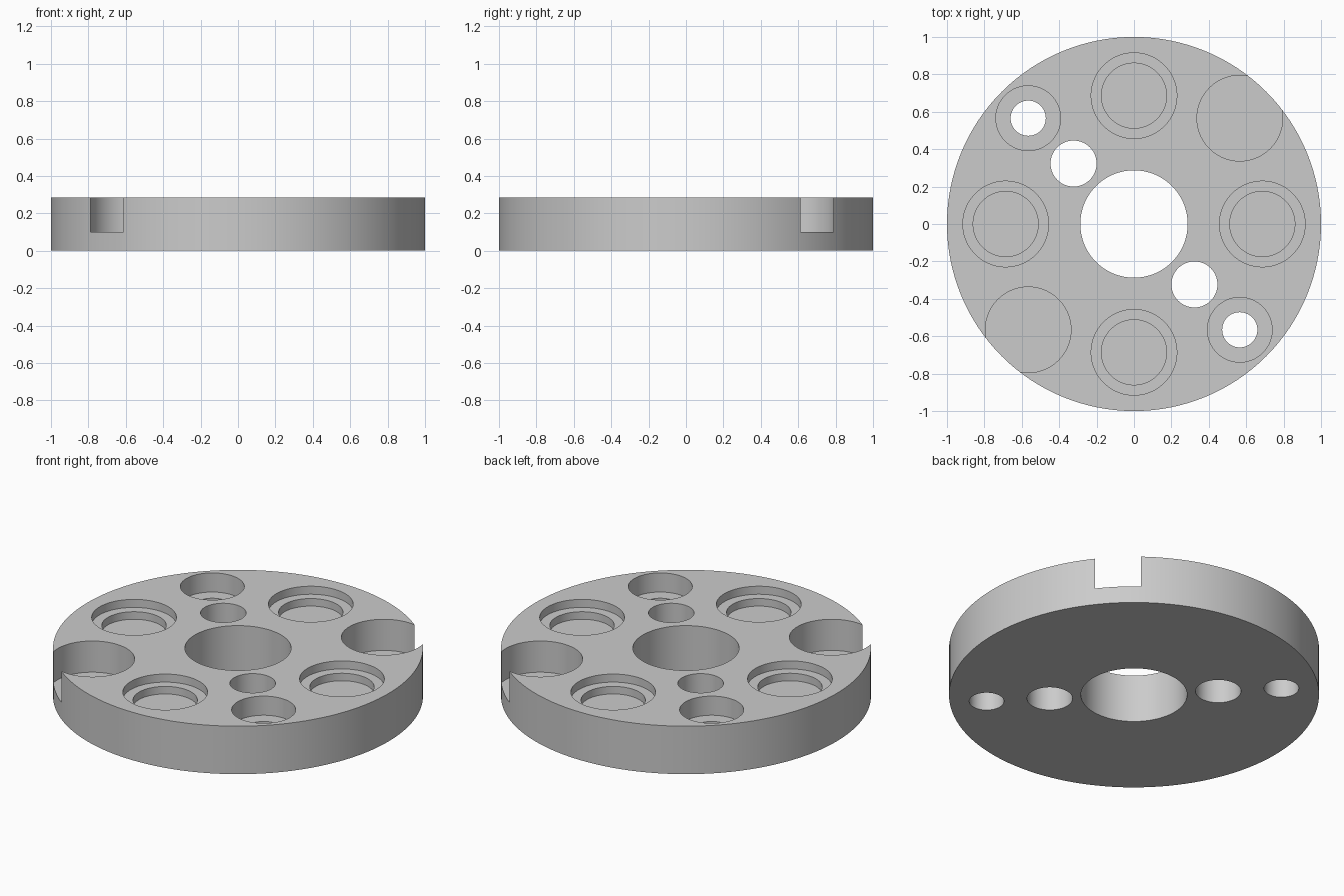
import bpy
import math

cube = bpy.data.objects.get("Cube")
if cube:
    bpy.data.objects.remove(cube, do_unlink=True)

HEIGHT = 0.286
GREY = (0.6, 0.6, 0.6, 1.0)

grey = bpy.data.materials.new("plain grey")
grey.use_nodes = True
grey.diffuse_color = GREY
grey.node_tree.nodes["Principled BSDF"].inputs["Base Color"].default_value = GREY


def cylinder(name, radius, bottom, top, x=0, y=0, sides=96):
    bpy.ops.mesh.primitive_cylinder_add(
        vertices=sides, radius=radius, depth=top - bottom,
        location=(x, y, (top + bottom) / 2))
    obj = bpy.context.object
    obj.name = name
    obj.data.materials.append(grey)
    return obj


# Round plate
plate = cylinder("round_plate", 1, 0, HEIGHT, sides=128)


def drill(radius, distance=0, degrees=0, floor=-0.1):
    """Cut a round hole down to the floor height."""
    angle = math.radians(degrees)
    cutter = cylinder("hole_cutter", radius, floor, HEIGHT + 0.1,
                      distance * math.cos(angle), distance * math.sin(angle))
    cutter.hide_render = True
    cut = plate.modifiers.new("hole", "BOOLEAN")
    cut.operation = "DIFFERENCE"
    cut.solver = "EXACT"
    cut.object = cutter
    bpy.context.view_layer.objects.active = plate
    bpy.ops.object.modifier_apply(modifier=cut.name)
    bpy.data.objects.remove(cutter, do_unlink=True)


# Central bore
drill(0.287)

# Four stepped pockets
for degrees in (0, 90, 180, 270):
    drill(0.229, 0.686, degrees, HEIGHT - 0.048)
    drill(0.174, 0.686, degrees, HEIGHT - 0.093)

# Two deep pockets that break through the rim
for degrees in (45, 225):
    drill(0.229, 0.8, degrees, 0.1)

# Two counterbored screw holes and two plain through holes
for degrees in (135, 315):
    drill(0.173, 0.8, degrees, HEIGHT - 0.114)
    drill(0.094, 0.8, degrees)
    drill(0.123, 0.457, degrees)

# Smooth walls with sharp rims
bpy.ops.object.select_all(action="DESELECT")
plate.select_set(True)
bpy.context.view_layer.objects.active = plate
bpy.ops.object.shade_smooth_by_angle(angle=math.radians(30))
